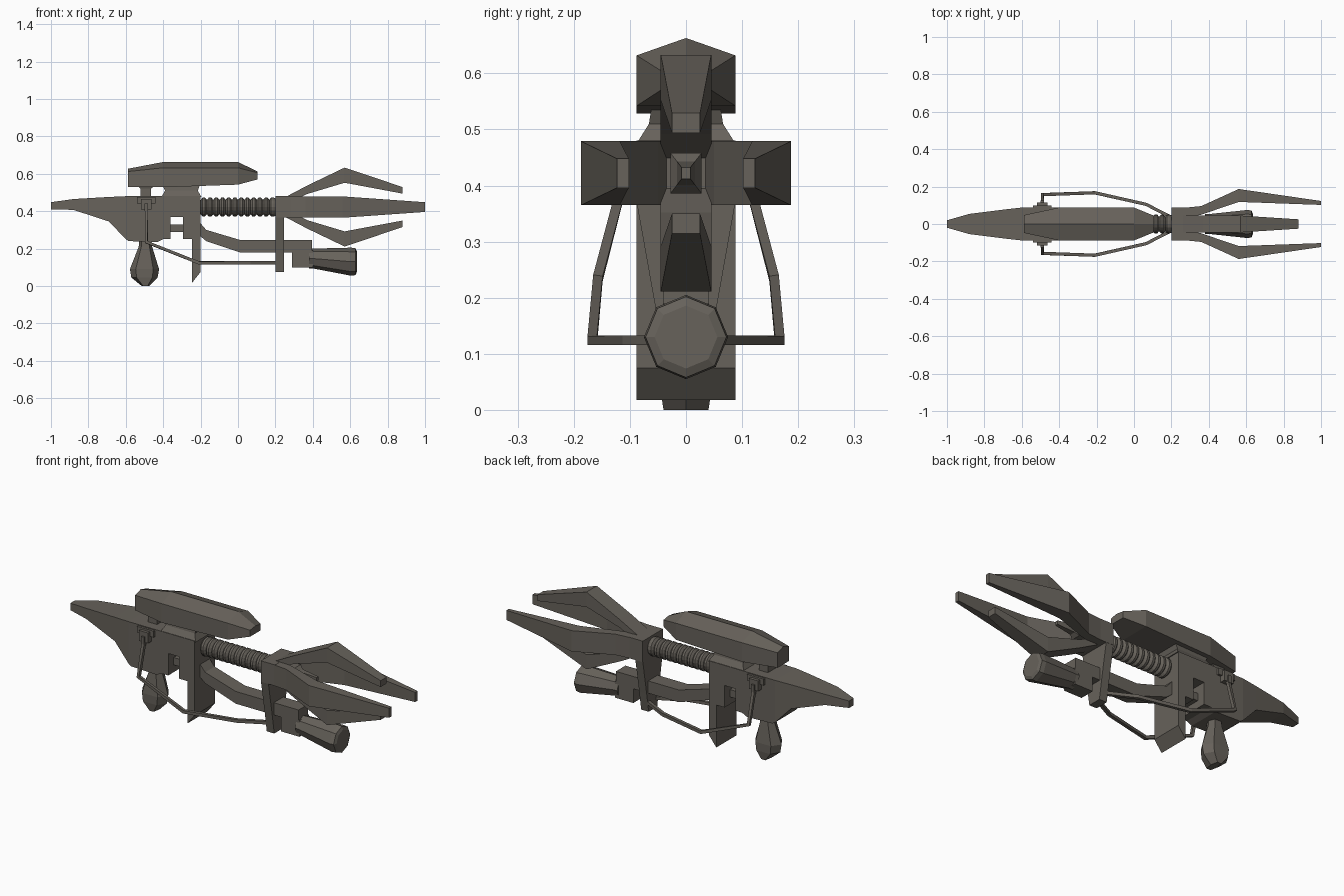
import bpy, bmesh
from math import sin, cos, pi
from mathutils import Vector

if "Cube" in bpy.data.objects:
    bpy.data.objects.remove(bpy.data.objects["Cube"])

metal = bpy.data.materials.new("dark_metal")
metal.diffuse_color = (0.135, 0.122, 0.104, 1)
metal.use_nodes = True
metal.node_tree.nodes["Principled BSDF"].inputs["Base Color"].default_value = metal.diffuse_color


def loft(name, rings):
    """Skin a list of equal-length rings and cap both ends."""
    bm = bmesh.new()
    vs = [[bm.verts.new(p) for p in r] for r in rings]
    n = len(rings[0])
    for a, b in zip(vs, vs[1:]):
        for i in range(n):
            j = (i + 1) % n
            bm.faces.new((a[i], a[j], b[j], b[i]))
    bm.faces.new(vs[0])
    bm.faces.new(vs[-1])
    bmesh.ops.recalc_face_normals(bm, faces=bm.faces)
    me = bpy.data.meshes.new(name)
    bm.to_mesh(me)
    bm.free()
    me.materials.append(metal)
    ob = bpy.data.objects.new(name, me)
    bpy.context.collection.objects.link(ob)
    return ob


def prism(name, profile, y0, y1):
    return loft(name, [[(x, y, z) for x, z in profile] for y in (y0, y1)])


def box(name, x0, x1, y0, y1, z0, z1):
    return prism(name, [(x0, z0), (x1, z0), (x1, z1), (x0, z1)], y0, y1)


def rect(x, hw, z0, z1):
    return [(x, -hw, z0), (x, hw, z0), (x, hw, z1), (x, -hw, z1)]


def disc(x, zc, r, n):
    return [(x, r * sin(2 * pi * i / n), zc + r * cos(2 * pi * i / n)) for i in range(n)]


AXIS = 0.422

# Receiver with trigger notch and front magazine
prism("receiver", [(-.6, .48), (-.2, .48), (-.2, .075), (-.245, .018), (-.245, .25),
                   (-.295, .25), (-.295, .37), (-.36, .37), (-.36, .25), (-.4, .25),
                   (-.43, .235), (-.585, .24), (-.6, .25)], -.088, .088)

# Tapered stock
loft("stock", [rect(-.6, .088, .25, .48), rect(-.69, .078, .345, .476),
               rect(-.88, .054, .407, .465), rect(-1, .02, .41, .448)])

# Pistol grip: flat-sided club
grip = [(.25, -.495, .032, .03), (.21, -.495, .036, .033), (.09, -.5, .078, .048),
        (.045, -.5, .07, .047), (0, -.495, .02, .04)]
loft("grip", [[(cx + rx * a, ry * b, z) for a, b in
               ((1, 0), (.6, 1), (-.6, 1), (-1, 0), (-.6, -1), (.6, -1))]
              for z, cx, rx, ry in grip])

# Sight housing: ridged cross-section lofted along x
# station: x, half width, bottom, side top, ridge
sight = [(-.588, .048, .53, .612, .627), (-.4, .088, .528, .632, .663),
         (0, .088, .542, .632, .663), (.105, .045, .57, .605, .612)]
loft("sight_housing", [[(x, -w, b), (x, w, b), (x, w, st), (x, 0, rz), (x, -w, st)]
                       for x, w, b, st, rz in sight])


# Sight mounts
def mount(name, stations):
    loft(name, [[(a, -w, z), (b, -w, z), (b, w, z), (a, w, z)] for z, a, b, w in stations])


mount("front_sight_mount", [(.475, -.41, -.195, .088), (.51, -.39, -.215, .066), (.55, -.41, -.2, .06)])
mount("rear_sight_mount", [(.475, -.52, -.465, .035), (.52, -.52, -.465, .035), (.55, -.55, -.43, .045)])

# Corrugated barrel
rings = [disc(-.22, AXIS, .038, 16)]
N = 12
for k in range(N):
    x = -.2 + k * .4 / N
    for dx, r in ((.001, .039), (.011, .051), (.023, .051)):
        rings.append(disc(x + dx, AXIS, r, 16))
rings.append(disc(.22, AXIS, .038, 16))
loft("corrugated_barrel", rings)

# Head block and tapered hanger plate
box("head_block", .2, .285, -.088, .088, .365, .48)
loft("hanger_plate", [[(.2, -w, z), (.245, -w, z), (.245, w, z), (.2, w, z)]
                      for z, w in ((.37, .088), (.18, .054), (.075, .037))])

# Emitter prongs: station = x, inner radius, outer radius, half width
side = [(.26, .03, .086, .057), (.36, .05, .096, .057), (.56, .118, .187, .057), (1, .102, .123, .026)]
vert = [(.26, .015, .057, .045), (.37, .07, .115, .045), (.57, .13, .211, .045), (.88, .072, .107, .025)]
for s, label in ((1, "left"), (-1, "right")):
    loft(label + "_prong", [[(x, s * a, AXIS - w), (x, s * b, AXIS - w),
                             (x, s * b, AXIS + w), (x, s * a, AXIS + w)] for x, a, b, w in side])
for s, label in ((1, "upper"), (-1, "lower")):
    loft(label + "_prong", [[(x, -w, AXIS + s * a), (x, -w, AXIS + s * b),
                             (x, w, AXIS + s * b), (x, w, AXIS + s * a)] for x, a, b, w in vert])

# Central emitter pin
loft("emitter_pin", [rect(x, w, AXIS - w * 1.3, AXIS + w * 1.3)
                     for x, w in ((.27, .028), (.36, .028), (.38, .016), (.48, .008))])

# Bent lower tube from the notch to the under-barrel unit
loft("lower_tube", [rect(x, .041, a, b) for x, a, b in
                    ((-.37, .29, .33), (-.235, .29, .33), (-.2, .265, .335), (-.17, .24, .3),
                     (.015, .178, .245), (.395, .178, .245))])

# Under-barrel unit with flared octagonal lens
box("under_block", .29, .4, -.041, .041, .1, .19)
loft("under_lens", [disc(.38, .147, .053, 8), disc(.4, .147, .053, 8), disc(.605, .13, .075, 8),
                    disc(.628, .13, .072, 8), disc(.635, .13, .056, 8)])

# Side brackets and bent guard rails
H = .0085
for s, label in ((1, "left"), (-1, "right")):
    box(label + "_bracket", -.54, -.44, s * .08, s * .1, .44, .475)
    box(label + "_bracket_foot", -.518, -.462, s * .08, s * .116, .408, .465)
    path = [Vector(p) for p in ((-.49, .105, .435), (-.49, .157, .235), (-.21, .167, .124),
                                (.065, .105, .124), (.22, .025, .124))]
    secs = []
    for i, p in enumerate(path):
        d0 = (p - path[max(i - 1, 0)]).normalized()
        d1 = (path[min(i + 1, len(path) - 1)] - p).normalized()
        t = (d0 + d1).normalized()
        u = (Vector((0, 1, 0)) - t * t.y).normalized()
        v = t.cross(u)
        secs.append([(q.x, s * q.y, q.z) for q in
                     (p + H * (a * u + b * v) for a, b in ((1, 1), (-1, 1), (-1, -1), (1, -1)))])
    loft(label + "_guard_rail", secs)
    # Short spigot joining bracket and rail
    box(label + "_rail_spigot", -.499, -.481, s * .1, s * .125, .4, .44)
